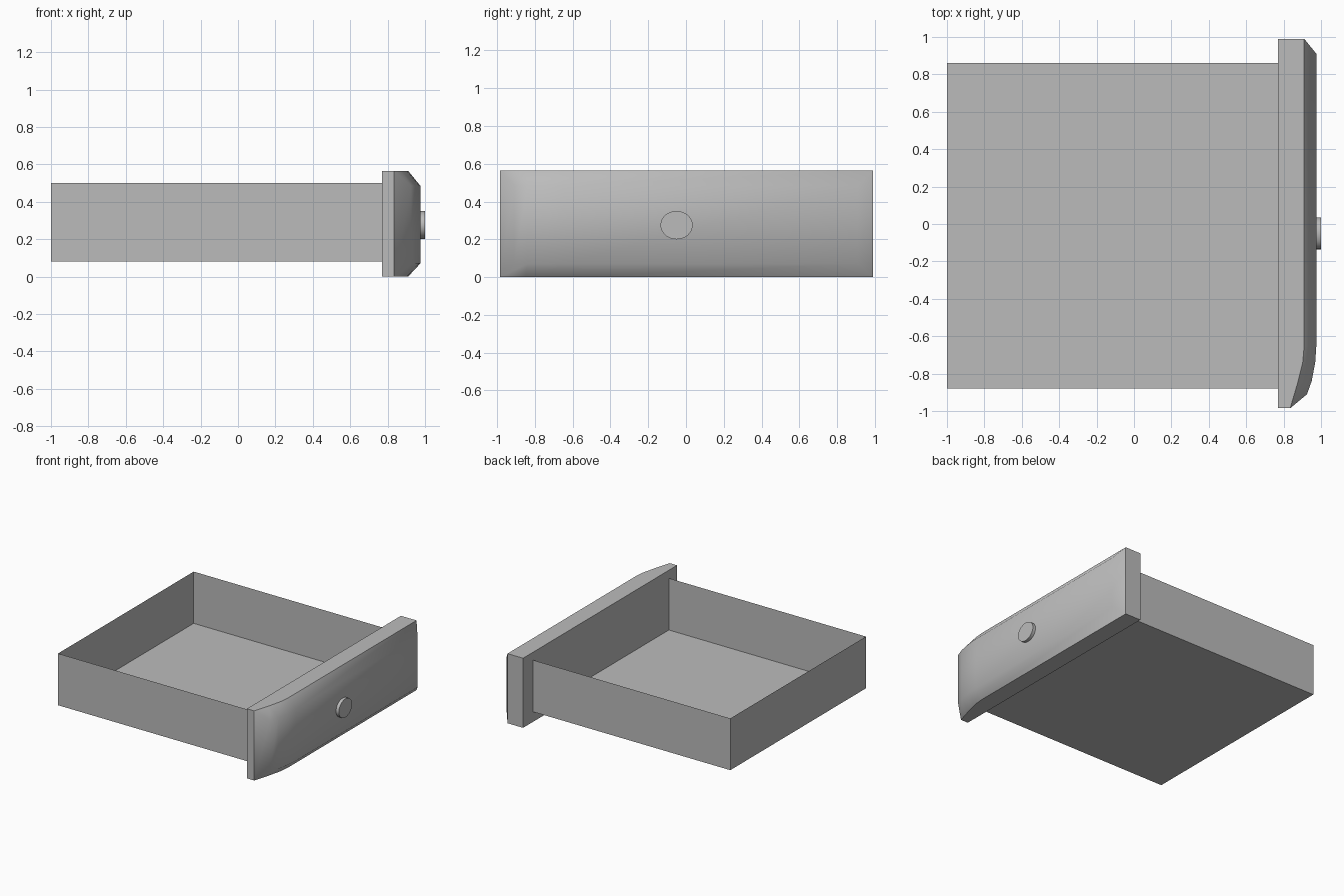
import bpy, bmesh, math
from mathutils import Matrix

if "Cube" in bpy.data.objects:
    bpy.data.objects.remove(bpy.data.objects["Cube"])

grey = bpy.data.materials.new("plain grey")
grey.use_nodes = True
colour = (0.5, 0.5, 0.5, 1)
grey.diffuse_color = colour
grey.node_tree.nodes["Principled BSDF"].inputs["Base Color"].default_value = colour


def make_object(name, bm):
    mesh = bpy.data.meshes.new(name)
    bm.to_mesh(mesh)
    bm.free()
    mesh.materials.append(grey)
    obj = bpy.data.objects.new(name, mesh)
    bpy.context.collection.objects.link(obj)
    return obj


# Open tray of thin sheets: floor, back and two sides
BACK, FRONT, RIGHT, LEFT, LOW, HIGH = -1, 0.77, -0.88, 0.86, 0.08, 0.5
bm = bmesh.new()
corners = [(FRONT, RIGHT), (BACK, RIGHT), (BACK, LEFT), (FRONT, LEFT)]
low = [bm.verts.new((x, y, LOW)) for x, y in corners]
high = [bm.verts.new((x, y, HIGH)) for x, y in corners]
bm.faces.new(low)
for i in range(3):
    bm.faces.new((low[i], high[i], high[i + 1], low[i + 1]))
make_object("drawer_tray", bm)

# Drawer front: outer rim and raised field, both swept back at the right end
HEIGHT = 0.565
rim_path = [(0.835, -0.985), (0.875, -0.85), (0.902, -0.74), (0.91, -0.65), (0.91, 0.99)]
field_path = [(0.925, -0.91), (0.95, -0.84), (0.969, -0.74), (0.975, -0.65), (0.975, 0.91)]
bm = bmesh.new()


def row(path, z):
    return [bm.verts.new((x, y, z)) for x, y in path]


def strip(a, b, smooth):
    for i in range(len(a) - 1):
        bm.faces.new((a[i], a[i + 1], b[i + 1], b[i])).smooth = smooth


back_path = [(FRONT, y) for x, y in rim_path]
rows = [row(back_path, 0), row(rim_path, 0), row(field_path, 0.07),
        row(field_path, 0.485), row(rim_path, HEIGHT), row(back_path, HEIGHT)]
for i in range(6):
    strip(rows[i], rows[(i + 1) % 6], 1 <= i <= 3)
for end in (0, -1):
    v = [r[end] for r in rows]
    bm.faces.new((v[1], v[2], v[3], v[4])).smooth = True
    bm.faces.new((v[0], v[1], v[4], v[5]))
bmesh.ops.recalc_face_normals(bm, faces=bm.faces)
# Keep the rim crisp where the rounded face meets the flat sides
for e in bm.edges:
    e.smooth = all(f.smooth for f in e.link_faces)
make_object("drawer_front", bm)

# Round, slightly flattened knob
bm = bmesh.new()
bmesh.ops.create_cone(bm, cap_ends=True, segments=32, radius1=1, radius2=1, depth=1)
bm.transform(Matrix.Translation((0.98, -0.05, 0.275))
             @ Matrix.Diagonal((0.04, 0.085, 0.075, 1))
             @ Matrix.Rotation(math.pi / 2, 4, "Y"))
for f in bm.faces:
    f.smooth = len(f.verts) == 4
for e in bm.edges:
    e.smooth = all(f.smooth for f in e.link_faces)
make_object("knob", bm)
